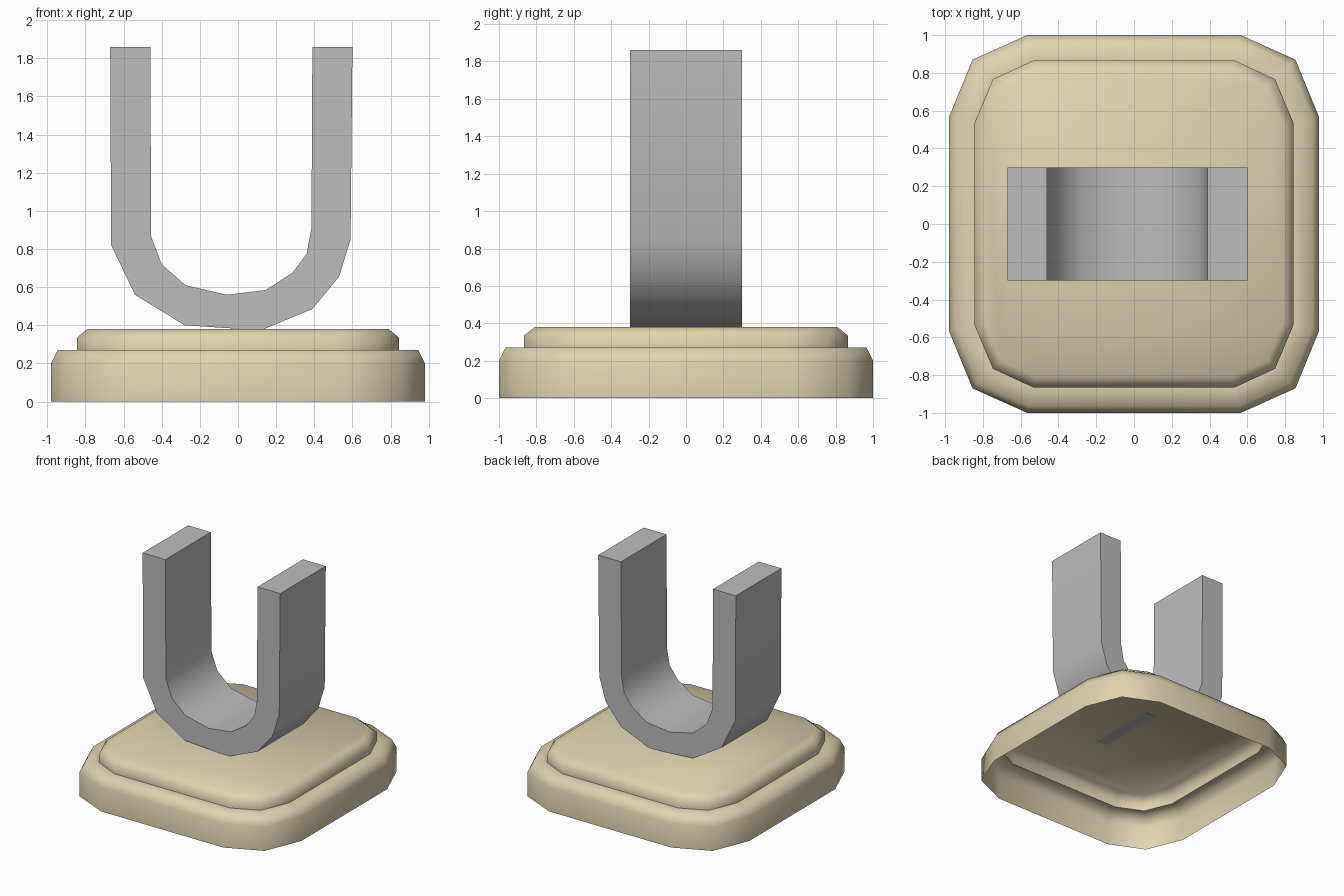
import bpy, bmesh, math

cube = bpy.data.objects.get("Cube")
if cube:
    bpy.data.objects.remove(cube, do_unlink=True)


def material(name, rgb):
    m = bpy.data.materials.new(name)
    m.use_nodes = True
    m.diffuse_color = (*rgb, 1)
    bsdf = next(n for n in m.node_tree.nodes if n.type == 'BSDF_PRINCIPLED')
    bsdf.inputs["Base Color"].default_value = (*rgb, 1)
    return m


def finish(name, bm, mat, angle):
    mesh = bpy.data.meshes.new(name)
    bm.to_mesh(mesh)
    bm.free()
    mesh.materials.append(mat)
    ob = bpy.data.objects.new(name, mesh)
    bpy.context.collection.objects.link(ob)
    bpy.ops.object.select_all(action='DESELECT')
    ob.select_set(True)
    bpy.context.view_layer.objects.active = ob
    bpy.ops.object.shade_smooth_by_angle(angle=math.radians(angle))
    return ob


def outline(inset):
    """Twelve-sided rounded square, moved inward by inset."""
    quarter = [(0.98 - inset, 0.565 - 0.23 * inset),
               (0.855 - 0.8 * inset, 0.87 - 0.77 * inset),
               (0.565 - 0.23 * inset, 1 - inset)]
    half = quarter + [(-x, y) for x, y in reversed(quarter)]
    return half + [(-x, -y) for x, y in half]


cream = material("cream", (0.74, 0.65, 0.43))
grey = material("grey", (0.51, 0.51, 0.51))

# Stepped plinth: a hollow shell, open underneath
bm = bmesh.new()
levels = [(0, 0), (0, 0.2), (0.035, 0.27), (0.135, 0.27), (0.135, 0.335), (0.19, 0.38)]
rings = [[bm.verts.new((x, y, z)) for x, y in outline(d)] for d, z in levels]
for low, high in zip(rings, rings[1:]):
    for i in range(len(low)):
        j = (i + 1) % len(low)
        bm.faces.new((low[i], low[j], high[j], high[i]))
bm.faces.new(rings[-1])
finish("plinth", bm, cream, 70)

# U-shaped cradle: inner and outer side paths joined into a thick strip
outer = [(-0.67, 1.86), (-0.665, 0.82), (-0.54, 0.56), (-0.28, 0.40), (0.12, 0.374),
         (0.39, 0.485), (0.53, 0.655), (0.59, 0.85), (0.60, 1.86)]
inner = [(0.39, 1.86), (0.385, 0.91), (0.36, 0.775), (0.285, 0.675), (0.145, 0.585),
         (-0.06, 0.56), (-0.275, 0.61), (-0.40, 0.72), (-0.455, 0.865), (-0.46, 1.86)]
bm = bmesh.new()
front = bm.faces.new([bm.verts.new((x, -0.3, z)) for x, z in outer + inner])
extruded = bmesh.ops.extrude_face_region(bm, geom=[front], use_keep_orig=True)["geom"]
bmesh.ops.translate(bm, vec=(0, 0.6, 0),
                    verts=[v for v in extruded if isinstance(v, bmesh.types.BMVert)])
bmesh.ops.recalc_face_normals(bm, faces=bm.faces)
finish("u_cradle", bm, grey, 45)
